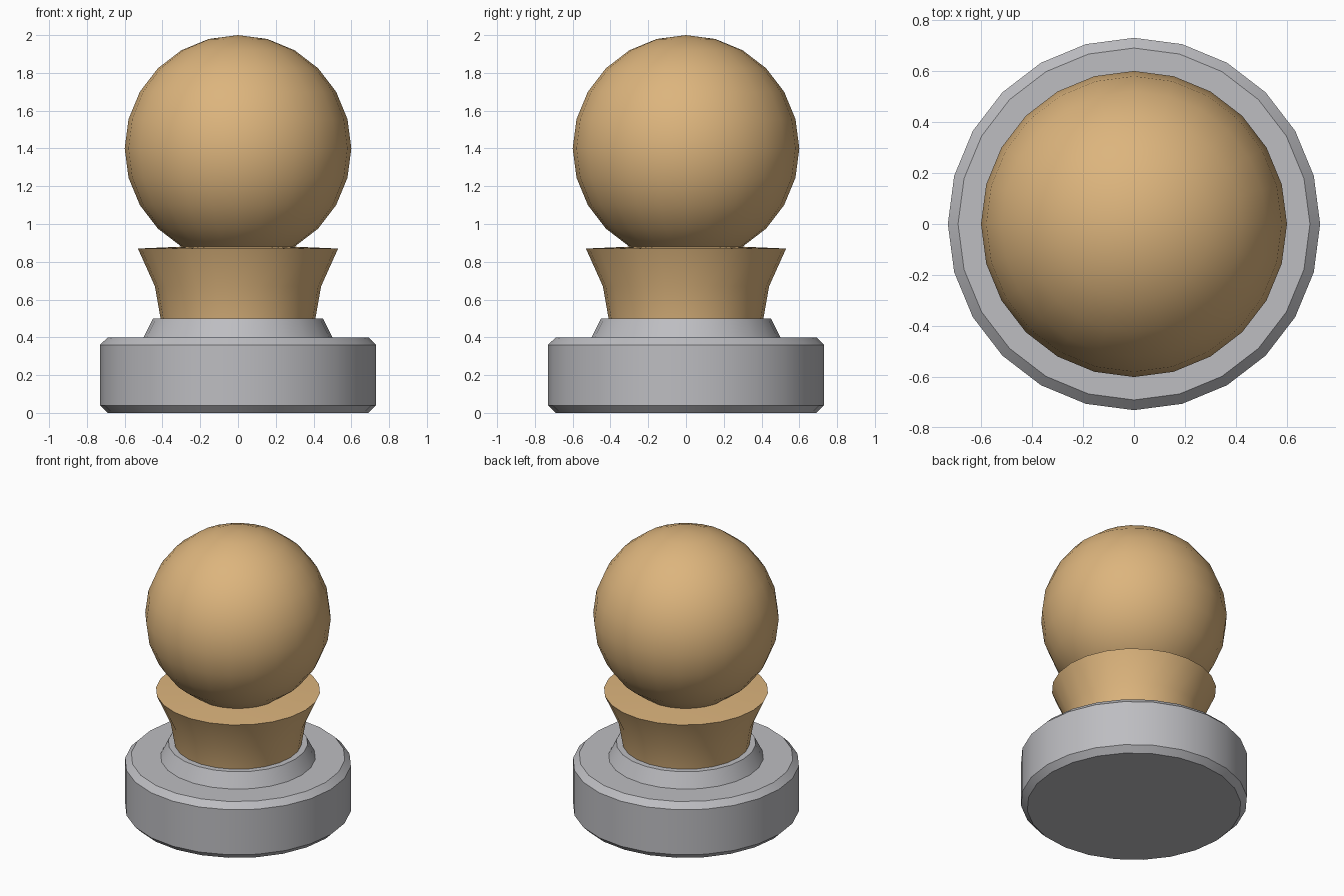
import bpy
import bmesh
import math

SIDES = 24

cube = bpy.data.objects.get("Cube")
if cube:
    bpy.data.objects.remove(cube, do_unlink=True)


def make_material(name, rgb):
    mat = bpy.data.materials.new(name)
    mat.use_nodes = True
    color = (*rgb, 1.0)
    mat.diffuse_color = color
    bsdf = next(n for n in mat.node_tree.nodes if n.type == 'BSDF_PRINCIPLED')
    bsdf.inputs["Base Color"].default_value = color
    return mat


def finish(obj, mat):
    obj.data.materials.append(mat)
    bpy.ops.object.select_all(action='DESELECT')
    obj.select_set(True)
    bpy.context.view_layer.objects.active = obj
    bpy.ops.object.shade_smooth_by_angle(angle=math.radians(30))


def lathe(name, profile, mat):
    """Turn (radius, height) points, listed from bottom to top, about z."""
    bm = bmesh.new()
    rings = []
    for r, z in profile:
        if r == 0:
            rings.append([bm.verts.new((0, 0, z))] * SIDES)
            continue
        angles = [math.tau * i / SIDES for i in range(SIDES)]
        rings.append([bm.verts.new((r * math.cos(a), r * math.sin(a), z)) for a in angles])
    for low, high in zip(rings, rings[1:]):
        for i in range(SIDES):
            j = (i + 1) % SIDES
            corners = list(dict.fromkeys((low[i], low[j], high[j], high[i])))
            bm.faces.new(corners)
    bmesh.ops.recalc_face_normals(bm, faces=bm.faces)
    mesh = bpy.data.meshes.new(name)
    bm.to_mesh(mesh)
    bm.free()
    obj = bpy.data.objects.new(name, mesh)
    bpy.context.collection.objects.link(obj)
    finish(obj, mat)
    return obj


wood = make_material("warm_tan", (0.72, 0.46, 0.205))
metal = make_material("light_grey", (0.51, 0.51, 0.535))

# Chamfered base with a tapered step on top
lathe("base", [(0, 0), (0.69, 0), (0.73, 0.04), (0.73, 0.36), (0.69, 0.4),
               (0.5, 0.4), (0.45, 0.5), (0, 0.5)], metal)

# Flared neck with a gently raised top
lathe("neck", [(0, 0.5), (0.41, 0.5), (0.44, 0.67), (0.53, 0.87), (0.3, 0.88),
               (0, 0.885)], wood)

# Round head
bpy.ops.mesh.primitive_uv_sphere_add(segments=SIDES, ring_count=SIDES // 2,
                                     radius=0.6, location=(0, 0, 1.4))
head = bpy.context.object
head.name = "head"
finish(head, wood)
